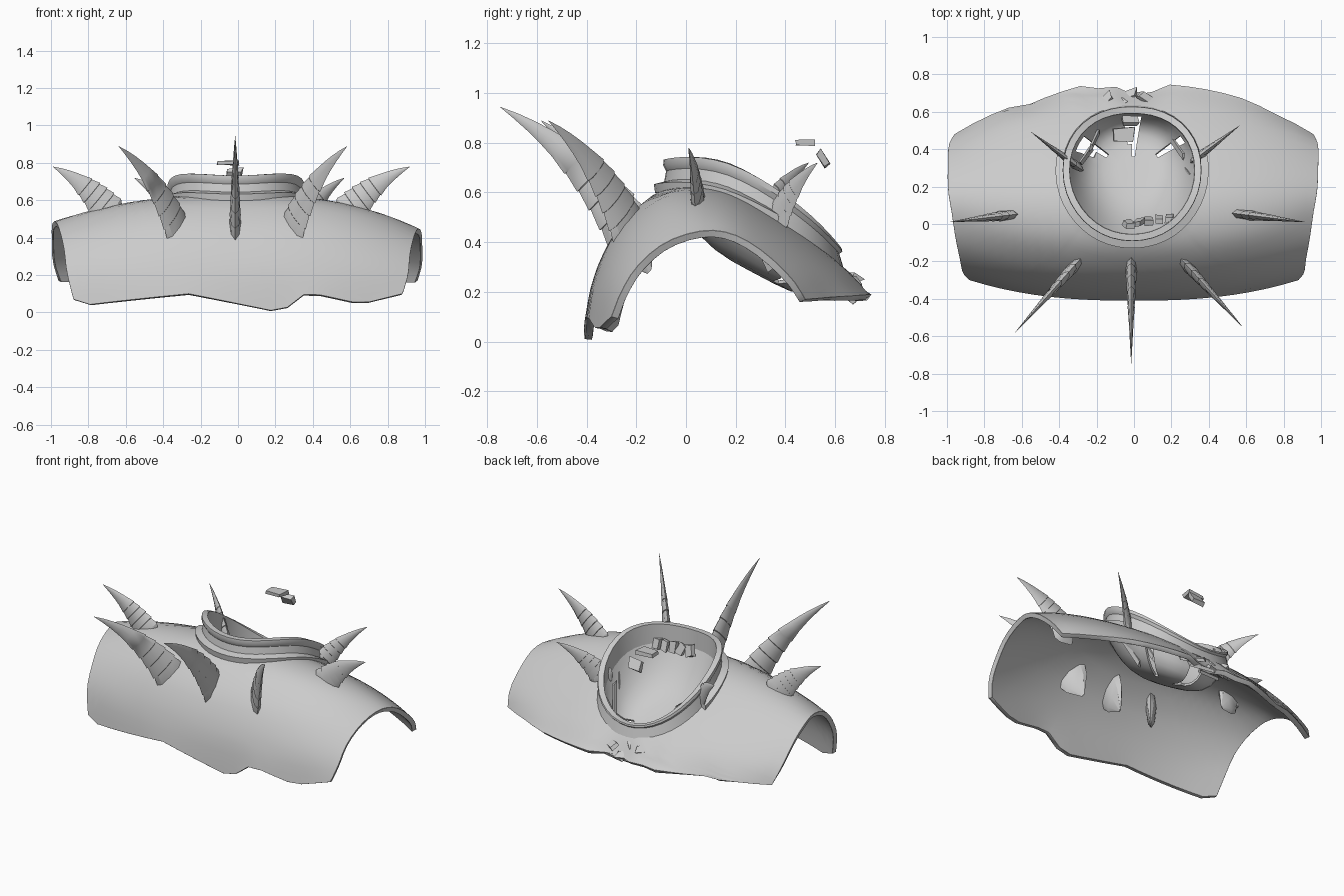
import bpy, bmesh, math, random
from mathutils import Vector

random.seed(4)
if "Cube" in bpy.data.objects:
    bpy.data.objects.remove(bpy.data.objects["Cube"])

grey = bpy.data.materials.new("plain grey")
grey.use_nodes = True
grey.diffuse_color = (0.6, 0.6, 0.6, 1)
grey.node_tree.nodes["Principled BSDF"].inputs["Base Color"].default_value = (0.6, 0.6, 0.6, 1)


def finish(name, bm, thickness=0, bevel=0, angle=35):
    mesh = bpy.data.meshes.new(name)
    bm.to_mesh(mesh)
    bm.free()
    mesh.materials.append(grey)
    ob = bpy.data.objects.new(name, mesh)
    bpy.context.collection.objects.link(ob)
    bpy.ops.object.select_all(action='DESELECT')
    ob.select_set(True)
    bpy.context.view_layer.objects.active = ob
    if thickness:
        mod = ob.modifiers.new("thickness", 'SOLIDIFY')
        mod.thickness = thickness
        mod.offset = -1
        bpy.ops.object.modifier_apply(modifier=mod.name)
    if bevel:
        mod = ob.modifiers.new("chamfer", 'BEVEL')
        mod.width = bevel
        mod.segments = 1
        mod.limit_method = 'ANGLE'
        mod.angle_limit = math.radians(60)
        bpy.ops.object.modifier_apply(modifier=mod.name)
    bpy.ops.object.shade_smooth_by_angle(angle=math.radians(angle))
    return ob


def loft(rings, wrap_rings=False, caps=False, skip=None, solid=True):
    """Join equal closed loops of points into a skin."""
    bm = bmesh.new()
    rows = [[bm.verts.new(p) for p in ring] for ring in rings]
    n = len(rows[0])
    for i in range(len(rows) - (0 if wrap_rings else 1)):
        a, b = rows[i], rows[(i + 1) % len(rows)]
        for j in range(n):
            if not (skip and skip(i, j)):
                k = (j + 1) % n
                bm.faces.new((a[j], b[j], b[k], a[k]))
    if caps:
        bm.faces.new(rows[0])
        bm.faces.new(rows[-1])
    if solid:
        bmesh.ops.recalc_face_normals(bm, faces=bm.faces)
    return bm


def spline(pts, t):
    """Smooth curve through evenly spaced points."""
    i = max(0, min(int(t), len(pts) - 2))
    f = t - i
    p = [Vector(pts[max(0, min(i + k, len(pts) - 1))]) for k in (-1, 0, 1, 2)]
    return (p[1] * 2 + (p[2] - p[0]) * f + (p[0] * 2 - p[1] * 5 + p[2] * 4 - p[3]) * f * f
            + (p[1] * 3 - p[0] - p[2] * 3 + p[3]) * f ** 3) / 2


def lerp_list(pts, x):
    for (x0, a), (x1, b) in zip(pts, pts[1:]):
        if x <= x1:
            return a + (b - a) * max(0, (x - x0) / (x1 - x0))
    return pts[-1][1]


# Front-to-back sections (y, z) at the middle, and (y, z, half width) at the sides
MIDDLE = [(-.41, .08), (-.385, .21), (-.335, .35), (-.245, .49), (-.08, .615),
          (.15, .615), (.40, .48), (.60, .33), (.72, .19)]
SIDE = [(-.30, .07, .88), (-.26, .20, .91), (-.19, .31, .92), (-.08, .40, .94), (.06, .445, .96),
        (.18, .435, .98), (.30, .37, .985), (.42, .26, .985), (.48, .17, .96)]
FRONT_CHIPS = [(-1, 0), (-.9, -.03), (-.3, .02), (.26, -.08), (.42, .03), (.75, -.03), (1, .03)]
BACK_CHIPS = [(-.7, 0), (-.6, -.02), (-.3, .03), (-.24, 0), (-.12, .03),
              (-.04, -.03), (.06, -.03), (.2, .03), (.6, .02), (.8, 0)]


def surface(u, v):
    m, s = spline(MIDDLE, v), spline(SIDE, v)
    f = abs(u) ** 2.5
    p = Vector((u * s.z, m.x + (s.x - m.x) * f, m.y + (s.y - m.y) * f))
    p.z += lerp_list(FRONT_CHIPS, u) * max(0, 1 - v)
    p.y += lerp_list(BACK_CHIPS, u) * max(0, v - 7)
    # The right side sits a little higher and wider
    swell = max(0, -u) ** 3 * math.sin(math.pi * v / 8)
    return p + Vector((-.015, 0, .04)) * swell


def hole(a):
    return -.01 + .355 * math.cos(a), 5.55 + 1.5 * math.sin(a)


# Curved shoulder shell, spread from the neck hole to a four-sided outline
SEG = 20
outline = []
for k in range(4):
    for i in range(SEG):
        s = -1 + 2 * i / SEG
        outline.append([(s, -1), (1, s), (-s, 1), (-1, -s)][k])
rings = []
for r in range(13):
    t = r / 12
    ring = []
    for p, q in outline:
        hu, hv = hole(math.atan2(q, p))
        ring.append(surface(hu + (p - hu) * t, hv + (4 + 4 * q - hv) * t))
    rings.append(ring)
finish("shoulder_shell", loft(rings, solid=False), .03, .01, 40)

# Raised neck collar, low at the back, and the half lip in front of it
CENTRE = Vector((-.01, .27, 0))


def collar_height(a):
    s = math.sin(a)
    return .122 - .008 * max(0, -s) - .072 * max(0, s) ** 2


def sweep(name, section, start, end, count, closed):
    """Section points: outward offset, fixed height, share of the collar height."""
    sections = []
    for i in range(count):
        a = start + (end - start) * i / (count if closed else count - 1)
        p = surface(*hole(a))
        out = p - CENTRE
        out.z = 0
        out.normalize()
        sections.append([p + out * o + Vector((0, 0, h + share * collar_height(a))) for o, h, share in section])
    return finish(name, loft(sections, closed, not closed))


sweep("neck_collar", [(.028, -.03, 0), (.01, 0, .6), (.022, 0, .8), (.02, 0, 1), (-.015, 0, 1), (-.02, -.03, 0)],
      0, 2 * math.pi, 40, True)
sweep("collar_lip", [(0, -.02, 0), (.055, -.02, 0), (.06, .015, 0), (0, .03, 0)],
      math.pi * .93, math.pi * 2.07, 28, False)

# Sunken, sloping bowl under the collar with torn gaps
N = 40
bowl = []
for r in (1, .95, .87, .77, .63, .45, .25, .002):
    ring = []
    for j in range(N):
        p = surface(*hole(2 * math.pi * j / N))
        q = CENTRE + (p - CENTRE) * r
        q.z = p.z + (.42 - .53 * q.y - p.z) * (1 - r ** 4)
        ring.append(q)
    bowl.append(ring)
gaps = {3: 4, 9: 5, 10: 4, 16: 4, 17: 3}
finish("torn_bowl", loft(bowl, skip=lambda i, j: 1 <= i <= gaps.get(j, 0), solid=False), .015)


# Flattened, ridged horns: base, tip, half width
def horn(name, base, tip, width):
    base, tip = Vector(base), Vector(tip)
    axis = tip - base
    side = axis.cross(Vector((0, 0, 1))).normalized()
    up = side.cross(axis).normalized()
    steps = [(-.24, .12), (-.1, .85)]
    for k in range(5):
        for t, swell in ((k * .12, 1.07), (k * .12 + .115, .97)):
            steps.append((t, swell * (1 - t) ** .85))
    steps += [(t, (1 - t) ** .9) for t in (.7, .8, .9, .995)]
    loops = []
    for t, w in steps:
        c = base + axis * t + up * (.28 * axis.length * t * (1 - t))
        loops.append([c + up * (width * w * math.cos(a)) + side * (width * .3 * w * math.sin(a))
                      for a in (math.pi * k / 4 for k in range(8))])
    finish(name, loft(loops, caps=True), angle=30)


horn("front_horn", (-.015, -.23, .445), (-.015, -.75, .945), .105)
horn("front_right_horn", (-.325, -.23, .445), (-.64, -.585, .89), .1)
horn("front_left_horn", (.29, -.23, .445), (.585, -.555, .89), .1)
horn("right_horn", (-.69, .045, .53), (-.99, .01, .78), .095)
horn("left_horn", (.59, .05, .53), (.92, .01, .78), .095)
horn("back_right_horn", (-.32, .32, .49), (-.555, .495, .72), .075)
horn("back_left_horn", (.35, .365, .48), (.57, .53, .72), .075)


# Broken pieces
def shard(name, loc, size, tilt=(0, 0, 0)):
    bm = bmesh.new()
    bmesh.ops.create_cube(bm, size=1)
    for v in bm.verts:
        v.co *= random.uniform(.75, 1.15)
    ob = finish(name, bm, angle=10)
    ob.location, ob.scale, ob.rotation_euler = loc, size, tilt


shard("floating_shard_upper", (-.06, .475, .80), (.12, .08, .025))
shard("floating_shard_lower", (-.02, .55, .735), (.09, .03, .07), (.6, 0, 0))
for i in range(5):
    shard("collar_chip", (-.03 + i * .055, .0 + .008 * i, .62), (.045, .03, .07), (.3, random.uniform(-.5, .5), 0))

# Torn strips along the back edge
for x, y, z, turn in ((-.17, .64, .26, .8), (-.06, .68, .2, .3), (.05, .68, .19, -.2),
                      (.10, .65, .24, -.6), (-.11, .62, .25, .6), (-.02, .66, .17, 0)):
    shard("back_rubble", (x, y, z), (.16, .05, .02), (-.7, 0, turn))

# Splinters leaning from the opening's edge into the bowl
for x, y, lean in ((-.26, .36, -.3), (-.21, .45, -.2), (.24, .40, .3), (.27, .30, .3)):
    shard("inner_splinter", (x, y, .38), (.015, .03, .22), (.4, lean, 0))
